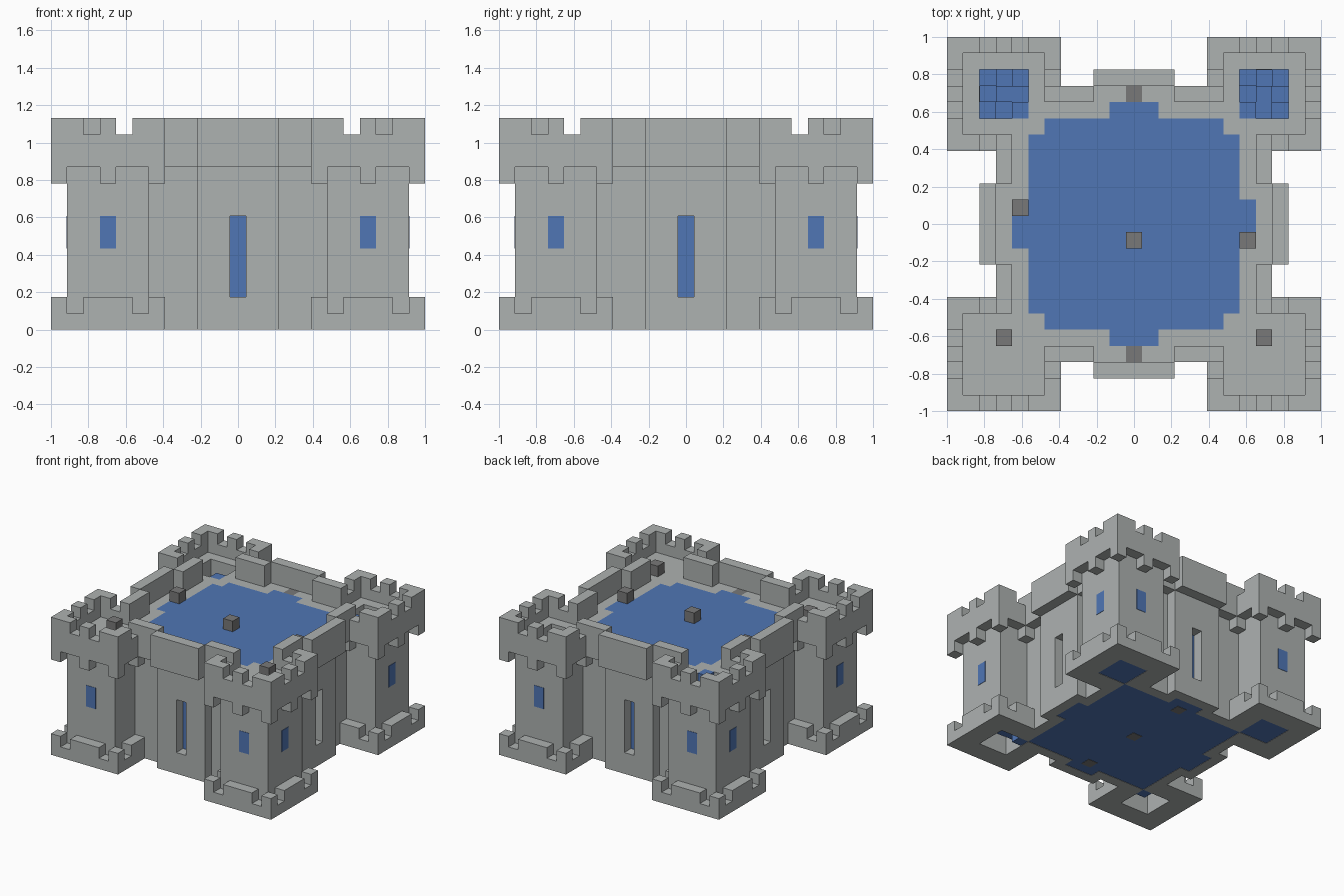
import bpy
import bmesh

N = 23          # cells along each side
U = 2 / N       # size of one cell

cube = bpy.data.objects.get("Cube")
if cube:
    bpy.data.objects.remove(cube, do_unlink=True)


def material(name, r, g, b):
    m = bpy.data.materials.new(name)
    m.use_nodes = True
    m.diffuse_color = (r, g, b, 1)
    m.node_tree.nodes["Principled BSDF"].inputs["Base Color"].default_value = (r, g, b, 1)
    return m


stone = material("pale stone", 0.42, 0.445, 0.44)
blue = material("blue", 0.08, 0.18, 0.46)
dark = material("dark stone", 0.19, 0.19, 0.19)


def add_box(bm, x0, x1, y0, y1, z0, z1):
    vs = [bm.verts.new((x * U - 1, y * U - 1, z * U))
          for z in (z0, z1) for x, y in ((x0, y0), (x1, y0), (x1, y1), (x0, y1))]
    bm.faces.new(vs[3::-1])
    bm.faces.new(vs[4:])
    for i in range(4):
        j = (i + 1) % 4
        bm.faces.new((vs[i], vs[j], vs[j + 4], vs[i + 4]))


def turned(b, k):
    """Turn a box k quarter turns about the centre of the plan."""
    x0, x1, y0, y1, z0, z1 = b
    for _ in range(k):
        x0, x1, y0, y1 = N - y1, N - y0, x0, x1
    return x0, x1, y0, y1, z0, z1


def mirrored(boxes):
    """Add the copy of each box across the tower diagonal."""
    return boxes + [(c, d, a, b, e, f) for a, b, c, d, e, f in boxes]


def part(name, mat, boxes, turns=(0,)):
    bm = bmesh.new()
    for k in turns:
        for b in boxes:
            add_box(bm, *turned(b, k))
    me = bpy.data.meshes.new(name)
    bm.to_mesh(me)
    bm.free()
    me.materials.append(mat)
    ob = bpy.data.objects.new(name, me)
    bpy.context.collection.objects.link(ob)
    return ob


corners = {0: "front_right", 1: "front_left", 2: "back_left", 3: "back_right"}
sides = {0: "front", 1: "left", 2: "back", 3: "right"}

# Corner towers: plinth, shaft and battlements
plinth = [(0, 7, 0, 2, 0, 1), (0, 2, 2, 7, 0, 1), (5, 7, 2, 5, 0, 1), (2, 5, 5, 7, 0, 1)]
plinth += mirrored([(0, 1, 0, 1, 1, 2), (2, 5, 0, 1, 1, 2), (6, 7, 0, 1, 1, 2), (6, 7, 2, 4, 1, 2)])
shaft = [(1, 6, 1, 2, 1, 11), (1, 6, 5, 6, 1, 11), (1, 2, 2, 5, 1, 11), (5, 6, 2, 5, 1, 11)]
crown = [(0, 7, 0, 1, 10, 12), (0, 1, 1, 7, 10, 12), (6, 7, 1, 4, 10, 12), (1, 4, 6, 7, 10, 12)]
crown += mirrored([(a, b, 0, 1, 12, 13) for a, b in ((0, 2), (3, 4), (5, 7))]
                  + [(6, 7, a, b, 12, 13) for a, b in ((1, 2), (3, 4))])
crown += mirrored([(a, a + 1, 0, 1, 9, 10) for a in (0, 3, 6)] + [(6, 7, 3, 4, 9, 10)])
windows = mirrored([(3, 4, 0.97, 2.03, 5, 7)])
spiral = [(4, 4), (3, 4), (2, 4), (2, 3), (2, 2), (3, 2), (4, 2), (4, 3)]

for k, where in corners.items():
    part(where + "_tower_plinth", stone, plinth, (k,))
    part(where + "_tower_shaft", stone, shaft, (k,))
    part(where + "_tower_battlements", stone, crown, (k,))
    part(where + "_tower_windows", blue, windows, (k,))
    if k < 2:
        # Roofed tower, open underneath, stairs climbing from the hall
        part(where + "_tower_roof", stone, [(2, 5, 2, 5, 10, 11)], (k,))
        steps = [(x, x + 1, y, y + 1, i + 0.03, i + 1) for i, (x, y) in enumerate(spiral)]
        steps.append((3, 4, 3, 4, 1, 9))
    else:
        # Open tower, stairs winding down from the roof
        part(where + "_tower_floor", blue, [(2, 5, 2, 5, 0.03, 1)], (k,))
        steps = [(x, x + 1, y, y + 1, 10 - i, 11 - i) for i, (x, y) in enumerate(spiral)]
        steps.append((3, 4, 3, 4, 1, 10))
    part(where + "_tower_stairs", blue, steps, (k,))

# Walls between the towers, each with a projecting bay and a tall slit
wall = [(6, 10, 4, 5, 0, 11), (13, 17, 4, 5, 0, 11), (10, 11, 4, 5, 1, 10),
        (12, 13, 4, 5, 1, 10), (11, 12, 4, 5, 1, 2), (11, 12, 4, 5, 7, 10)]
bay = [(9, 11, 3, 4, 0, 11), (12, 14, 3, 4, 0, 11), (11, 12, 3, 4, 0, 2), (11, 12, 3, 4, 7, 10)]
parapet = [(7, 9, 3, 4, 10, 13), (14, 16, 3, 4, 10, 13), (9, 14, 2, 3, 10, 13)]
for k, where in sides.items():
    part(where + "_wall", stone, wall, (k,))
    part(where + "_bay", stone, bay, (k,))
    part(where + "_parapet", stone, parapet, (k,))
    part(where + "_slit_pane", blue, [(11, 12, 4, 5, 2, 7)], (k,))
    # Dark slab on the front and back walkways only
    part(where + "_walkway_slab", stone if k % 2 else dark, [(11, 12, 3, 4, 10, 11)], (k,))

# Blue roof deck and ground floor
part("roof_deck", blue, [(5, 18, 6, 17, 10, 11), (6, 17, 5, 6, 10, 11), (6, 17, 17, 18, 10, 11)])
part("roof_deck_bays", blue, [(10, 13, 4, 5, 10, 11)], range(4))
part("ground_floor", blue, [(5, 18, 5, 18, 0.03, 1)])
part("ground_floor_bays", blue, [(10, 13, 4, 5, 0.03, 1)], range(4))
part("floor_plates", dark, [(11, 12, y, y + 1, 0, 0.06) for y in (5, 11, 17)])

# Loose blocks on the roof
for i, (x, y) in enumerate([(11, 10), (4, 12), (18, 10), (3, 4), (19, 4)]):
    part(f"roof_block_{i + 1}", dark, [(x, x + 1, y, y + 1, 11, 12)])
